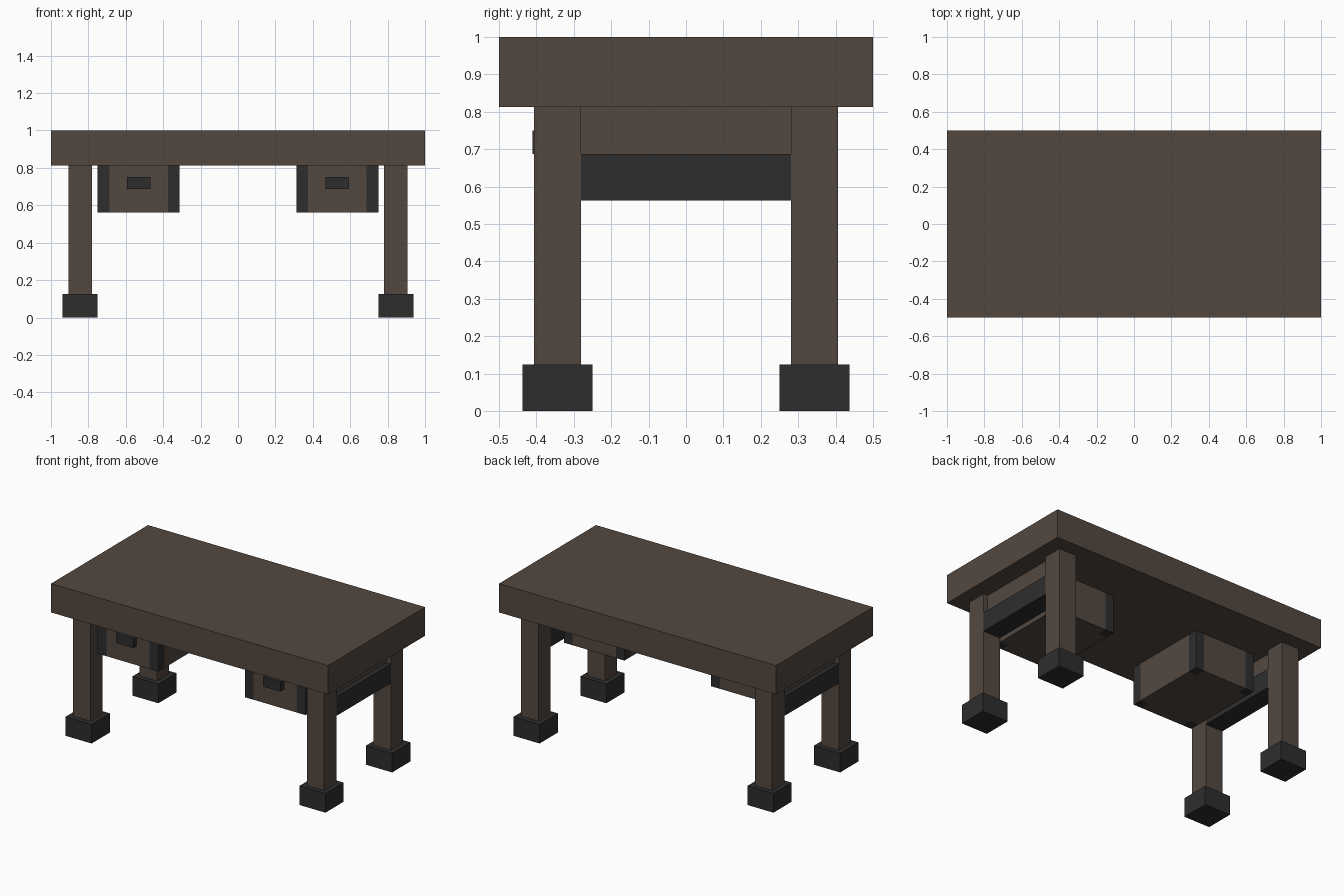
import bpy, bmesh
from mathutils import Vector

cube = bpy.data.objects.get("Cube")
if cube:
    bpy.data.objects.remove(cube, do_unlink=True)


def make_material(name, rgb):
    mat = bpy.data.materials.new(name)
    mat.use_nodes = True
    mat.diffuse_color = (*rgb, 1)
    mat.node_tree.nodes["Principled BSDF"].inputs["Base Color"].default_value = (*rgb, 1)
    return mat


wood = make_material("dark_brown_wood", (0.087, 0.064, 0.051))
iron = make_material("charcoal_iron", (0.027, 0.027, 0.027))


def box(name, xs, ys, zs, mat, corner=0):
    """Box from ranges; corner > 0 cuts iron-coloured vertical corner strips."""
    lo, hi = (Vector(p) for p in zip(sorted(xs), sorted(ys), sorted(zs)))
    mid, size = (lo + hi) / 2, hi - lo
    bm = bmesh.new()
    bmesh.ops.create_cube(bm, size=1)
    bmesh.ops.scale(bm, vec=size, verts=bm.verts)
    mesh = bpy.data.meshes.new(name)
    mesh.materials.append(mat)
    if corner:
        mesh.materials.append(iron)
        inner = [size.x / 2 - corner, size.y / 2 - corner]
        for axis in (0, 1):
            for side in (-1, 1):
                normal, point = Vector(), Vector()
                normal[axis], point[axis] = 1, side * inner[axis]
                bmesh.ops.bisect_plane(bm, geom=bm.verts[:] + bm.edges[:] + bm.faces[:],
                                       plane_co=point, plane_no=normal)
        for face in bm.faces:
            c = face.calc_center_median()
            if abs(c.x) > inner[0] and abs(c.y) > inner[1]:
                face.material_index = 1
    bm.to_mesh(mesh)
    bm.free()
    obj = bpy.data.objects.new(name, mesh)
    obj.location = mid
    bpy.context.collection.objects.link(obj)
    return obj


# Thick slab top
box("table_top", (-1, 1), (-0.5, 0.5), (0.8125, 1), wood)

for side, s in (("left", 1), ("right", -1)):
    def span(a, b):
        return (s * a, s * b)

    # Legs with iron feet
    for end, e in (("front", -1), ("back", 1)):
        box(f"{end}_{side}_leg", span(0.78125, 0.90625), (e * 0.28125, e * 0.40625),
            (0.125, 0.8125), wood)
        box(f"{end}_{side}_foot", span(0.75, 0.9375), (e * 0.25, e * 0.4375),
            (0, 0.125), iron)

    # Iron brace with a recessed wooden rail above it
    box(f"{side}_brace", span(0.78125, 0.90625), (-0.28125, 0.28125), (0.5625, 0.6875), iron)
    box(f"{side}_rail", span(0.8125, 0.875), (-0.28125, 0.28125), (0.6875, 0.8125), wood)

    # Drawer with iron corners and a handle
    box(f"{side}_drawer", span(0.3125, 0.75), (-0.375, 0.1875), (0.5625, 0.8125), wood,
        corner=0.0625)
    box(f"{side}_drawer_handle", span(0.46875, 0.59375), (-0.41, -0.375), (0.6875, 0.75), iron)
